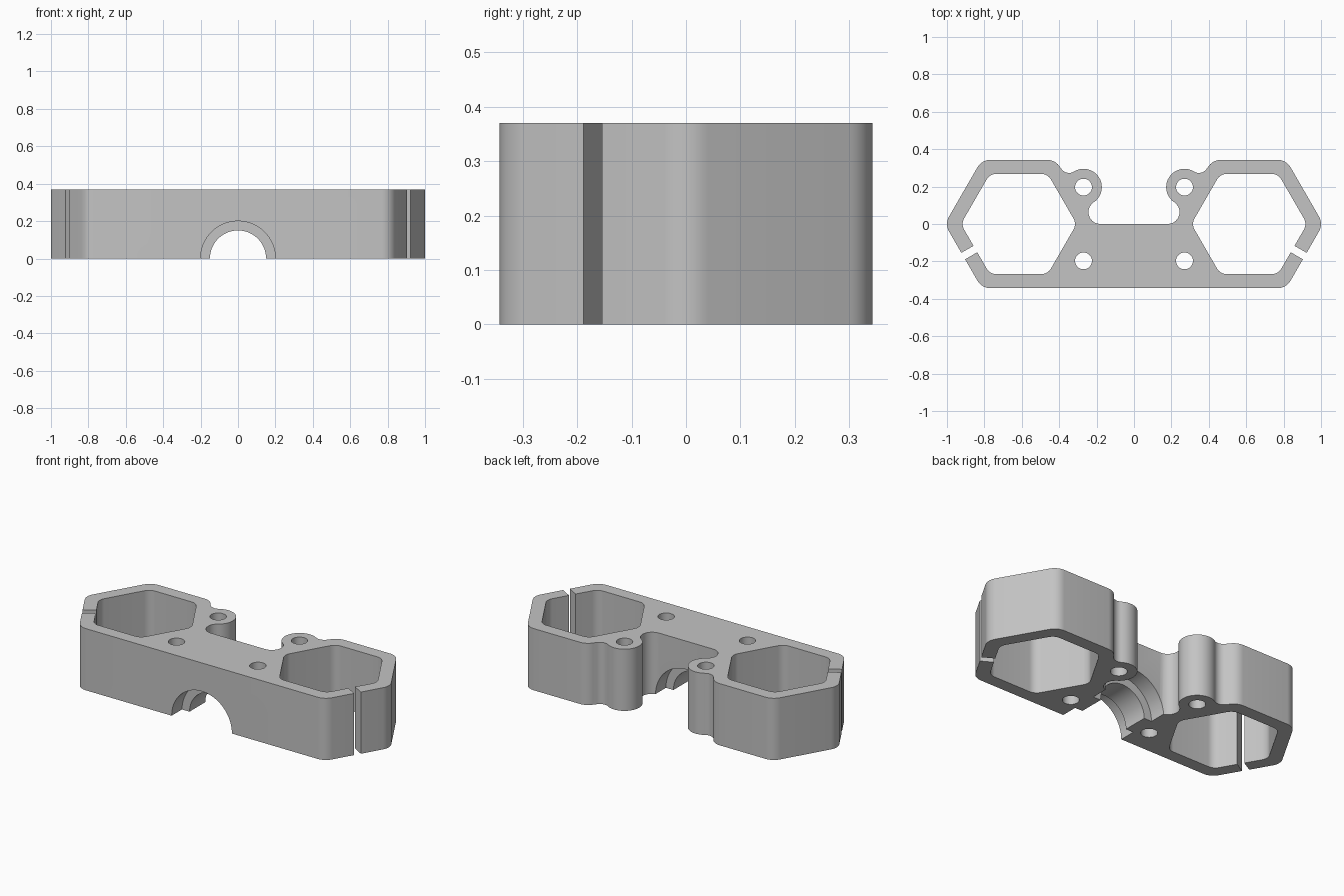
import bpy, bmesh
from math import sin, cos, radians, pi
from mathutils import Matrix

cube = bpy.data.objects.get("Cube")
if cube:
    bpy.data.objects.remove(cube, do_unlink=True)

HEIGHT = 0.37
HEX_X = 0.616      # centre of each hexagonal socket
APOTHEM = 0.343    # outer hexagon
POST = (-0.27, 0.197)


def arc(centre, r, start, end, steps=10):
    angles = [radians(start + (end - start) * i / steps) for i in range(steps + 1)]
    return [(centre[0] + r * cos(a), centre[1] + r * sin(a)) for a in angles]


def hex_corner(cx, apothem, r, direction):
    """Rounded corner of a hexagon, seen from its centre in the given direction."""
    reach = (apothem - r) / cos(pi / 6)
    a = radians(direction)
    return arc((cx + reach * cos(a), reach * sin(a)), r, direction - 30, direction + 30, 8)


def prism(name, outline, z0, z1):
    bm = bmesh.new()
    face = bm.faces.new([bm.verts.new((x, y, z0)) for x, y in outline])
    top = bmesh.ops.extrude_face_region(bm, geom=[face])["geom"]
    verts = [g for g in top if isinstance(g, bmesh.types.BMVert)]
    bmesh.ops.translate(bm, verts=verts, vec=(0, 0, z1 - z0))
    bmesh.ops.recalc_face_normals(bm, faces=bm.faces)
    mesh = bpy.data.meshes.new(name)
    bm.to_mesh(mesh)
    bm.free()
    obj = bpy.data.objects.new(name, mesh)
    bpy.context.collection.objects.link(obj)
    return obj


def cut(target, cutter):
    cutter.hide_render = True
    mod = target.modifiers.new("cut", 'BOOLEAN')
    mod.operation = 'DIFFERENCE'
    mod.solver = 'EXACT'
    mod.object = cutter
    bpy.context.view_layer.objects.active = target
    bpy.ops.object.modifier_apply(modifier=mod.name)
    bpy.data.objects.remove(cutter, do_unlink=True)


# Half outline: back recess, screw post, fillet, then round the hexagon to the front
half = [(0, 0)]
half += arc((-0.18, 0.0635), 0.0635, 270, 124)
half += arc(POST, 0.098, -56, 121.4, 20)[1:]
half += arc((-0.347, 0.323), 0.05, 301.4, 210)[1:]
for direction in (60, 120, 180, 240):
    half += hex_corner(-HEX_X, APOTHEM, 0.08, direction)
half.append((0, -APOTHEM))
other_half = [(-x, y) for x, y in reversed(half[1:-1])]
bracket = prism("bracket_body", half + other_half, 0, HEIGHT)

# Sockets, screw holes and clamp slits on both sides
for side in (-1, 1):
    socket = []
    for direction in range(0, 360, 60):
        socket += hex_corner(side * HEX_X, 0.268, 0.06, direction)
    cut(bracket, prism("socket_cutter", socket, -0.1, HEIGHT + 0.1))

    for y in (POST[1], -POST[1]):
        hole = arc((side * POST[0], y), 0.045, 0, 360, 32)[:-1]
        cut(bracket, prism("hole_cutter", hole, -0.1, HEIGHT + 0.1))

    a = radians(-30)
    slit = []
    for along, across in ((0.2, -0.02), (0.45, -0.02), (0.45, 0.02), (0.2, 0.02)):
        x = HEX_X + along * cos(a) - across * sin(a)
        slit.append((side * x, along * sin(a) + across * cos(a)))
    cut(bracket, prism("slit_cutter", slit, -0.1, HEIGHT + 0.1))

# Stepped arch through the underside: wide, narrow collar, wide
for radius, y0, y1 in ((0.15, -0.5, 0.3), (0.2, -0.45, -0.245), (0.2, -0.095, 0.02)):
    circle = arc((0, 0), radius, 0, 360, 64)[:-1]
    cutter = prism("arch_cutter", circle, -y1, -y0)
    cutter.data.transform(Matrix.Rotation(pi / 2, 4, 'X'))
    cut(bracket, cutter)

# Single grey plastic
grey = bpy.data.materials.new("grey_plastic")
grey.use_nodes = True
colour = (0.55, 0.55, 0.55, 1)
grey.diffuse_color = colour
grey.node_tree.nodes["Principled BSDF"].inputs["Base Color"].default_value = colour
bracket.data.materials.clear()
bracket.data.materials.append(grey)

bpy.ops.object.select_all(action='DESELECT')
bracket.select_set(True)
bpy.context.view_layer.objects.active = bracket
bpy.ops.object.shade_smooth_by_angle(angle=radians(30))
